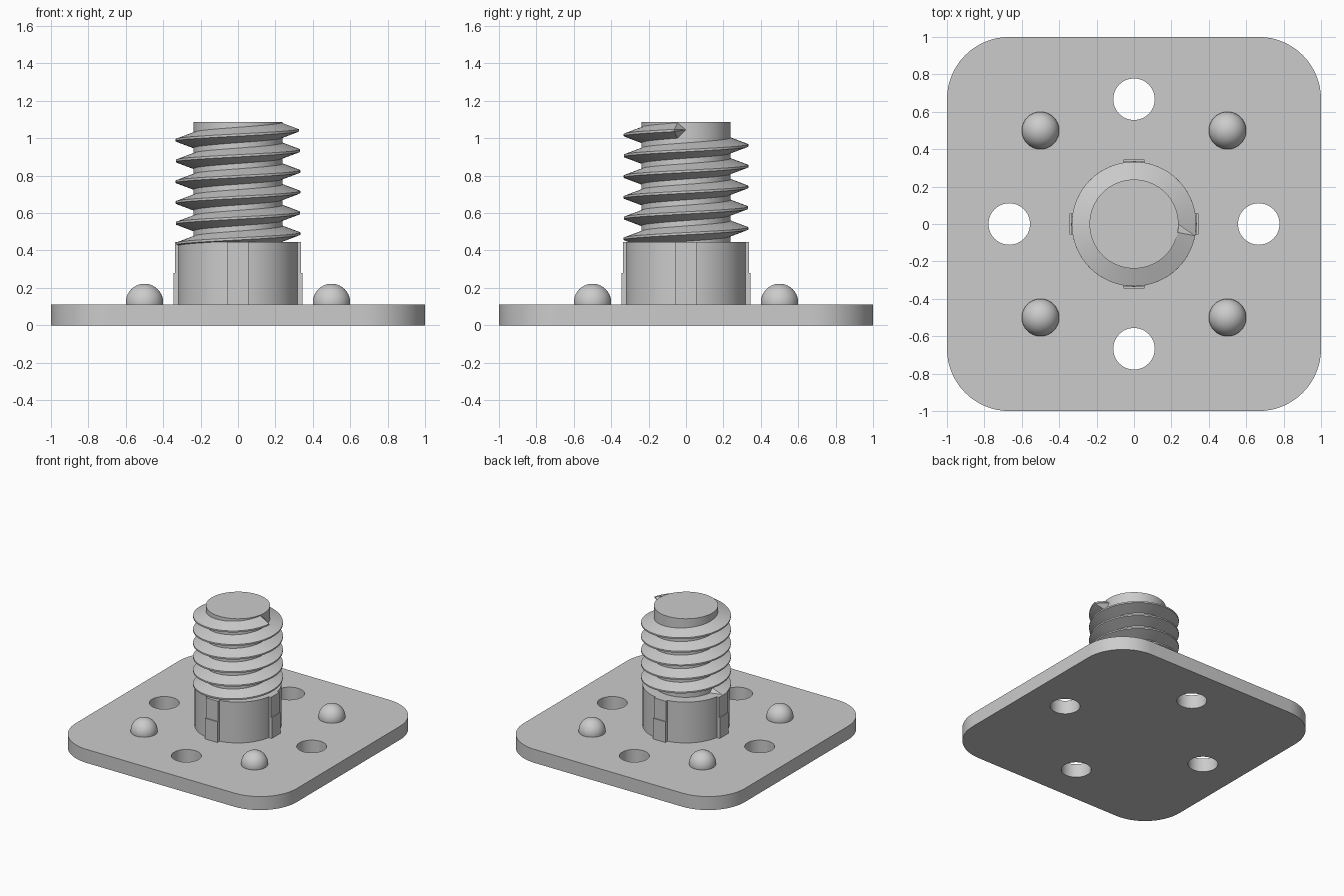
import bpy, bmesh, math
from mathutils import Vector

cube = bpy.data.objects.get("Cube")
if cube:
    bpy.data.objects.remove(cube, do_unlink=True)

grey = bpy.data.materials.new("plain_grey")
grey.use_nodes = True
grey.diffuse_color = (0.6, 0.6, 0.6, 1)
grey.node_tree.nodes["Principled BSDF"].inputs["Base Color"].default_value = (0.6, 0.6, 0.6, 1)


def select_only(ob):
    bpy.ops.object.select_all(action='DESELECT')
    ob.select_set(True)
    bpy.context.view_layer.objects.active = ob


def finish(ob, name, smooth=True):
    ob.name = name
    ob.data.materials.clear()
    ob.data.materials.append(grey)
    select_only(ob)
    if smooth:
        bpy.ops.object.shade_smooth_by_angle(angle=math.radians(30))
    return ob


def from_bmesh(bm, name):
    bmesh.ops.recalc_face_normals(bm, faces=bm.faces)
    mesh = bpy.data.meshes.new(name)
    bm.to_mesh(mesh)
    bm.free()
    ob = bpy.data.objects.new(name, mesh)
    bpy.context.collection.objects.link(ob)
    return ob


def cylinder(name, r, z0, z1, x=0, y=0, sides=64):
    bpy.ops.mesh.primitive_cylinder_add(vertices=sides, radius=r, depth=z1 - z0,
                                        location=(x, y, (z0 + z1) / 2))
    return finish(bpy.context.object, name)


def box(name, size, loc, angle):
    bpy.ops.mesh.primitive_cube_add(size=1, location=loc, rotation=(0, 0, angle))
    bpy.context.object.scale = size
    return finish(bpy.context.object, name, smooth=False)


PLATE = 0.111
COLLAR_TOP = 0.445
quarters = [k * math.pi / 2 for k in range(4)]

# Base plate outline with rounded corners
bm = bmesh.new()
corner_r, steps = 0.333, 16
ring = []
for a in quarters:
    mid = a + math.pi / 4
    c = Vector((math.cos(mid), math.sin(mid), 0)) * (1 - corner_r) * math.sqrt(2)
    for i in range(steps + 1):
        t = a + i / steps * math.pi / 2
        ring.append(bm.verts.new(c + Vector((math.cos(t), math.sin(t), 0)) * corner_r))
face = bm.faces.new(ring)
top = bmesh.ops.extrude_face_region(bm, geom=[face])
bmesh.ops.translate(bm, vec=(0, 0, PLATE),
                    verts=[v for v in top["geom"] if isinstance(v, bmesh.types.BMVert)])
plate = from_bmesh(bm, "base_plate")

# Four screw holes
for a in quarters:
    cutter = cylinder("hole_cutter", 0.111, -0.1, 0.3, 0.667 * math.cos(a), 0.667 * math.sin(a), 48)
    cut = plate.modifiers.new("hole", 'BOOLEAN')
    cut.operation, cut.solver, cut.object = 'DIFFERENCE', 'EXACT', cutter
    select_only(plate)
    bpy.ops.object.modifier_apply(modifier=cut.name)
    bpy.data.objects.remove(cutter, do_unlink=True)
finish(plate, "base_plate")

# Locating domes
for x in (-0.5, 0.5):
    for y in (-0.5, 0.5):
        bpy.ops.mesh.primitive_uv_sphere_add(segments=40, ring_count=20, radius=0.1,
                                             location=(x, y, 0.122))
        finish(bpy.context.object, "dome")

# Collar and threaded core
cylinder("collar", 0.322, PLATE - 0.02, COLLAR_TOP)
cylinder("threaded_core", 0.238, COLLAR_TOP - 0.02, 1.088)

# Stepped ribs on the four sides of the collar
for a in quarters:
    for name, reach, z0, z1 in (("rib_lower", 0.345, PLATE, 0.28),
                                ("rib_upper", 0.337, 0.28, COLLAR_TOP)):
        mid = (reach + 0.3) / 2
        box(name, (reach - 0.3, 0.11, z1 - z0),
            (mid * math.cos(a), mid * math.sin(a), (z0 + z1) / 2), a)

# Right-handed helical thread tapering to a point at each end
PITCH, END_Z, TURNS, SEG = 0.111, 1.045, 5.5, 64
profile = ((0.225, -0.046), (0.333, -0.006), (0.333, 0.006), (0.225, 0.046))
lead = 0.19


def helix_point(theta, r, dz=0):
    return Vector((r * math.cos(theta), r * math.sin(theta),
                   END_Z + PITCH * theta / math.tau + dz))


bm = bmesh.new()
start, end = -TURNS * math.tau, -lead
count = int(TURNS * SEG)
rows = []
for i in range(count + 1):
    t = start + (end - start) * i / count
    rows.append([bm.verts.new(helix_point(t, r, dz)) for r, dz in profile])
for a, b in zip(rows, rows[1:]):
    for j in range(4):
        k = (j + 1) % 4
        bm.faces.new((a[j], b[j], b[k], a[k]))
for row, theta in ((rows[0], start - lead), (rows[-1], 0)):
    tip = bm.verts.new(helix_point(theta, 0.237))
    for j in range(4):
        bm.faces.new((row[j], row[(j + 1) % 4], tip))
finish(from_bmesh(bm, "screw_thread"), "screw_thread")
